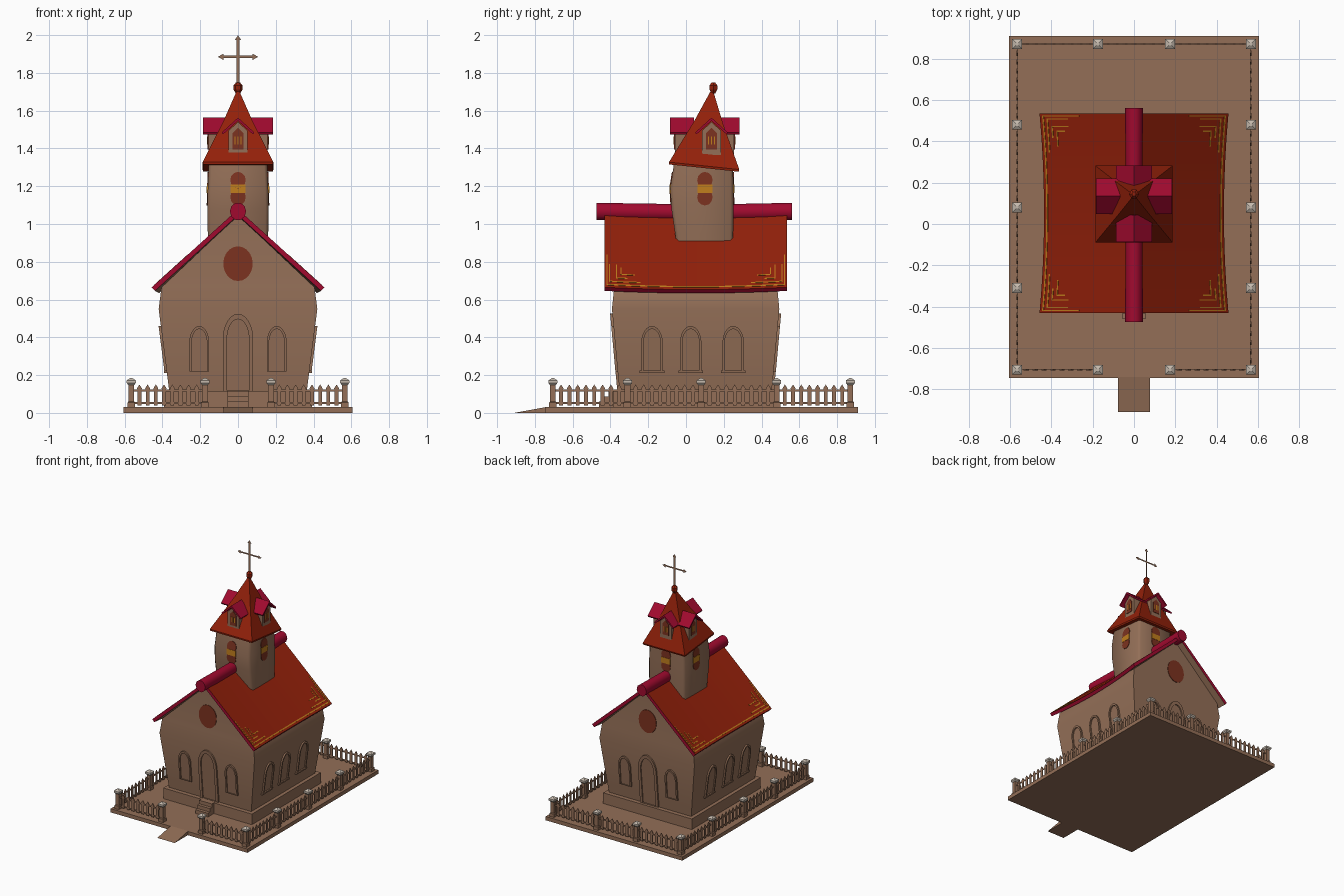
import bpy, bmesh, math
from mathutils import Matrix

if "Cube" in bpy.data.objects:
    bpy.data.objects.remove(bpy.data.objects["Cube"])

def material(name, r, g, b):
    m = bpy.data.materials.new(name)
    m.diffuse_color = (r, g, b, 1)
    m.use_nodes = True
    m.node_tree.nodes["Principled BSDF"].inputs["Base Color"].default_value = m.diffuse_color
    return m

WALL = material("brown_wall", 0.292, 0.158, 0.095)
RED = material("roof_red", 0.292, 0.0145, 0.003)
CRIMSON = material("crimson_trim", 0.355, 0.003, 0.028)
GOLD = material("gold_paint", 0.52, 0.205, 0.012)
GLASS = material("window_rust", 0.20, 0.032, 0.014)
STONE = material("pale_stone", 0.56, 0.49, 0.42)
CY = 0.05  # centre of the church in y

def build(name, verts, faces, *mats):
    me = bpy.data.meshes.new(name)
    me.from_pydata([tuple(v) for v in verts], [], faces)
    bm = bmesh.new()
    bm.from_mesh(me)
    bmesh.ops.recalc_face_normals(bm, faces=bm.faces)
    bm.to_mesh(me)
    bm.free()
    for m in mats:
        me.materials.append(m)
    ob = bpy.data.objects.new(name, me)
    bpy.context.collection.objects.link(ob)
    return ob

def smooth(ob, angle=40):
    bpy.ops.object.select_all(action='DESELECT')
    ob.select_set(True)
    bpy.context.view_layer.objects.active = ob
    bpy.ops.object.shade_smooth_by_angle(angle=math.radians(angle))

def loft(name, rings, *mats):
    n = len(rings[0])
    faces = [[r*n+i, r*n+(i+1) % n, (r+1)*n+(i+1) % n, (r+1)*n+i]
             for r in range(len(rings)-1) for i in range(n)]
    faces += [list(range(n)), list(range((len(rings)-1)*n, len(rings)*n))]
    return build(name, [p for r in rings for p in r], faces, *mats)

def rect(hx, y0, y1, z, cx=0):
    return [(cx-hx, y0, z), (cx+hx, y0, z), (cx+hx, y1, z), (cx-hx, y1, z)]

def box(name, hx, y0, y1, z0, z1, mat, cx=0):
    return loft(name, [rect(hx, y0, y1, z0, cx), rect(hx, y0, y1, z1, cx)], mat)

def interp(table, z):
    for a, b in zip(table, table[1:]):
        if z <= b[0]:
            t = max(0, (z-a[0])/(b[0]-a[0]))
            return [p+(q-p)*t for p, q in zip(a[1:], b[1:])]
    return table[-1][1:]

# z, half width, front y, back y
BODY = [(0.10, 0.362, -0.35, 0.452), (0.20, 0.375, -0.36, 0.462), (0.55, 0.42, -0.392, 0.494), (0.665, 0.405, -0.380, 0.483)]
TOWER = [(0.85, 0.157, -0.045, 0.248), (0.95, 0.16, -0.058, 0.25), (1.08, 0.162, -0.077, 0.252),
         (1.19, 0.16, -0.084, 0.251), (1.33, 0.154, -0.062, 0.249)]

def on_wall(table, side, u, z, d, cy=CY):
    """Point on wall 0 front, 1 right, 2 back, 3 left, pushed out by d"""
    hx, y0, y1 = interp(table, z)
    return [(u, y0-d, z), (hx+d, cy+u, z), (-u, y1+d, z), (-hx-d, cy-u, z)][side]

def plate(name, table, side, pts, mat, d0=-0.01, d1=0.004, cy=CY):
    return loft(name, [[on_wall(table, side, u, z, d, cy) for u, z in pts] for d in (d0, d1)], mat)

def arch(cx, w, z0, spring, top):
    n = 6
    half = [(w*math.cos(i/n*math.pi/2), spring+(top-spring)*math.sin(i/n*math.pi/2)**1.1) for i in range(n)]
    r = [(w, z0)] + half
    return [(cx+u, z) for u, z in r] + [(cx, top)] + [(cx-u, z) for u, z in reversed(r)]

def opening(name, side, cx, w, z0, spring, top, rim):
    """Raised arched frame with a panel set inside it"""
    out, inn = arch(cx, w, z0, spring, top), arch(cx, w-rim, z0+0.003, spring, top-rim*1.3)
    n = len(out)
    v = [on_wall(BODY, side, u, z, d) for pts, d in ((out, -0.01), (out, 0.012), (inn, 0.012), (inn, -0.01))
         for u, z in pts]
    build(name+"_frame", v, [[k*n+i, k*n+(i+1) % n, (k+1) % 4*n+(i+1) % n, (k+1) % 4*n+i]
                             for k in range(4) for i in range(n)], WALL)
    plate(name+"_panel", BODY, side, inn, WALL, -0.01, 0.003)

# ground slab, ramp, plinth and steps
box("ground_slab", 0.605, -0.745, 0.91, 0, 0.03, WALL)
build("ramp", rect(0.077, -0.91, -0.74, 0) + [(-0.077, -0.74, 0.031), (0.077, -0.74, 0.031)],
      [[0, 1, 2, 3], [0, 1, 5, 4], [2, 3, 4, 5], [0, 3, 4], [1, 2, 5]], WALL)
box("plinth", 0.392, -0.385, 0.487, 0.02, 0.115, WALL)
for i in range(3):
    box("step", 0.056, -0.46+0.025*i, -0.35, 0.03, 0.06+0.028*i, WALL)

# church body with gables
rings = [rect(hx, y0, y1, z) for z, hx, y0, y1 in BODY]
v = [p for r in rings for p in r] + [(0, -0.380, 1.045), (0, 0.483, 1.045)]
f = [[r*4+i, r*4+(i+1) % 4, r*4+4+(i+1) % 4, r*4+4+i] for r in range(3) for i in range(4)]
smooth(build("church_body", v, f + [[0, 1, 2, 3], [12, 13, 16], [14, 15, 17], [13, 14, 17, 16], [15, 12, 16, 17]], WALL))

# doors, arched windows and round windows
for side in (0, 2):
    opening("door", side, 0, 0.08, 0.115, 0.40, 0.525, 0.022)
    for cx in (-0.205, 0.205):
        opening("end_window", side, cx, 0.052, 0.22, 0.38, 0.46, 0.012)
    plate("round_window", BODY, side, [(0.078*math.cos(a*math.pi/10), 0.79+0.092*math.sin(a*math.pi/10))
                                       for a in range(20)], GLASS)
for side in (1, 3):
    for y in (-0.18, 0.025, 0.25):
        u = (y-CY)*(1 if side == 1 else -1)
        opening("side_window", side, u, 0.056, 0.222, 0.38, 0.46, 0.012)
        plate("window_sill", BODY, side, [(u-.066, .212), (u+.066, .212), (u+.066, .224), (u-.066, .224)], WALL, -.01, .014)

# sagging roof, red on top with crimson edges
def roof_point(sx, y, t, d):
    k = 1-((y-0.052)/0.483)**2
    x = (0.457-0.022*k)*t
    z = (1.078-0.022*k)*(1-t)+(0.665-0.012*k)*t
    return (sx*(x+0.67*d*(t > 0)), y, z+(0.74 if t > 0 else 1.2)*d)

def roof_strip(name, sx, y0, y1, t0, t1, d0, d1, *mats):
    n = max(1, round((y1-y0)/0.08))
    rings = [[roof_point(sx, y0+(y1-y0)*i/n, t, d) for t, d in ((t0, d0), (t1, d0), (t1, d1), (t0, d1))]
             for i in range(n+1)]
    return loft(name, rings, *mats)

for sx in (-1, 1):
    roof = roof_strip("roof_side", sx, -0.431, 0.535, 0, 1, -0.026, 0, RED, CRIMSON, WALL)
    for p in roof.data.polygons:
        if p.normal.z < -0.6 and sx*p.normal.x < 0:
            p.material_index = 2
        elif p.normal.z < 0.3:
            p.material_index = 1
    smooth(roof, 30)
    # painted gold lines along the eaves and in the corners
    roof_strip("gold_eave_line", sx, -0.42, 0.524, 0.957, 0.972, -0.002, 0.002, GOLD)
    for end, s in ((-0.431, 1), (0.535, -1)):
        for a, b, t0, t1 in ((0.010, 0.016, 0.58, 0.96), (0.024, 0.029, 0.70, 0.93), (0.060, 0.066, 0.70, 0.88),
                             (0.060, 0.12, 0.868, 0.882), (0.084, 0.089, 0.74, 0.83), (0.084, 0.16, 0.82, 0.832),
                             (0.024, 0.19, 0.915, 0.928)):
            y0, y1 = sorted((end+s*a, end+s*b))
            roof_strip("gold_corner_line", sx, y0, y1, t0, t1, -0.002, 0.002, GOLD)

# round ridge caps
for ya, yb in ((-0.475, 0.0), (0.562, 0.2)):
    smooth(loft("ridge_cap", [[(r*math.cos(a*math.pi/5), y, z+1.1*r*math.sin(a*math.pi/5)) for a in range(10)]
                              for y, z, r in ((ya, 1.067, 0.043), (yb, 1.062, 0.041))], CRIMSON), 50)

# tower with softened corners
def tower_ring(z, hx, y0, y1, c=0.016):
    return [(-hx+c, y0, z), (hx-c, y0, z), (hx, y0+c, z), (hx, y1-c, z),
            (hx-c, y1, z), (-hx+c, y1, z), (-hx, y1-c, z), (-hx, y0+c, z)]
smooth(loft("tower", [tower_ring(*r) for r in TOWER], WALL), 50)

# tower windows: rust lobes with a gold band
for side in range(4):
    for z in (1.142, 1.232):
        plate("tower_window", TOWER, side, [(0.041*math.cos(a*math.pi/6), z+0.044*math.sin(a*math.pi/6))
                                            for a in range(12)], GLASS, -0.01, 0.004, 0.1)
    plate("tower_window_band", TOWER, side, [(-.04, 1.165), (.04, 1.165), (.04, 1.21), (-.04, 1.21)], GOLD, -.01, .006, 0.1)

# leaning spire
spire = loft("spire", [rect(h, -h, h, z) for h, z in ((0.185, -0.012), (0.187, 0), (0.075, 0.235), (0.008, 0.395))], RED)
spire.matrix_world = Matrix.Translation((0, 0.096, 1.308)) @ Matrix.Rotation(math.radians(-6), 4, 'X')

# four dormers, built facing front and turned around the spire
for k in range(4):
    cy = 0.098 if k % 2 == 0 else 0.135
    turn = Matrix.Translation((0, cy, 0)) @ Matrix.Rotation(k*math.pi/2, 4, 'Z')
    house = [(-.05, 1.365), (.05, 1.365), (.05, 1.495), (0, 1.54), (-.05, 1.495)]
    parts = [loft("dormer_wall", [[(x, y, z) for x, z in house] for y in (-0.157, -0.03)], WALL)]
    for s in (-1, 1):
        sec = [(0, 1.563), (s*0.086, 1.485), (s*0.080, 1.474), (0, 1.546)]
        parts.append(loft("dormer_roof", [[(x, y, z) for x, z in sec] for y in (-0.184, -0.055)], CRIMSON))
    pane = [(x*0.028/0.05, 1.395+(z-1.365)*0.66) for x, z in house]
    parts.append(loft("dormer_window", [[(x, y, z) for x, z in pane] for y in (-0.161, -0.15)], GLASS))
    for x in (-0.015, 0, 0.015):
        parts.append(box("dormer_gold_bar", 0.003, -0.163, -0.15, 1.42, 1.462, GOLD, x))
    for p in parts:
        p.matrix_world = turn

# finial and paper-flat cross
loft("finial", [[(r*math.cos(a*math.pi/3), 0.145+r*math.sin(a*math.pi/3), z) for a in range(6)]
                for r, z in ((0.011, 1.69), (0.024, 1.712), (0.024, 1.734), (0.010, 1.75))], RED)
def cross_part(name, pts):
    build(name, [(x, 0.145, z) for x, z in pts], [list(range(len(pts)))], WALL)
cross_part("cross_upright", [(-.007, 1.74), (.007, 1.74), (.007, 1.974), (-.007, 1.974)])
cross_part("cross_tip", [(-.017, 1.974), (.017, 1.974), (0, 2.0)])
for s in (-1, 1):
    cross_part("cross_arm", [(s*.007, 1.879), (s*.078, 1.879), (s*.078, 1.891), (s*.007, 1.891)])
    cross_part("cross_tip", [(s*.078, 1.869), (s*.107, 1.885), (s*.078, 1.901)])

# fence posts with pale caps
FX, FY0, FY1 = 0.565, -0.705, 0.87
posts = [(s*x, y) for s in (-1, 1) for x, y in
         [(FX, FY0), (FX, -0.31), (FX, 0.08), (FX, 0.48), (FX, FY1), (0.175, FY0), (0.175, FY1)]]
for x, y in posts:
    loft("fence_post", [rect(h, y-h, y+h, z, x) for h, z in ((.02, .03), (.02, .055), (.015, .06), (.015, .155))], WALL)
    loft("post_cap", [rect(h, y-h, y+h, z, x) for h, z in ((.016, .148), (.024, .158), (.024, .172), (.006, .184))], STONE)

# picket runs: two rails and pointed pickets between posts
def run(ax, ay, bx, by, n):
    L = math.hypot(bx-ax, by-ay)
    ux, uy = (bx-ax)/L, (by-ay)/L
    def panel(name, pts, h):
        loft(name, [[(ax+ux*s-uy*d, ay+uy*s+ux*d, z) for s, z in pts] for d in (-h, h)], WALL)
    for z in (0.048, 0.114):
        panel("fence_rail", [(0, z), (L, z), (L, z+0.010), (0, z+0.010)], 0.002)
    for i in range(n):
        c = L*(i+1)/(n+1)
        panel("picket", [(c-.010, .04), (c+.010, .04), (c+.010, .122), (c+.013, .13), (c, .15), (c-.013, .13), (c-.010, .122)], 0.003)

for s in (-1, 1):
    ys = [FY0, -0.31, 0.08, 0.48, FY1]
    for a, b in zip(ys, ys[1:]):
        run(s*FX, a, s*FX, b, 8)
    for y in (FY0, FY1):
        run(s*FX, y, s*0.175, y, 8)
run(-0.175, FY1, 0.175, FY1, 7)
